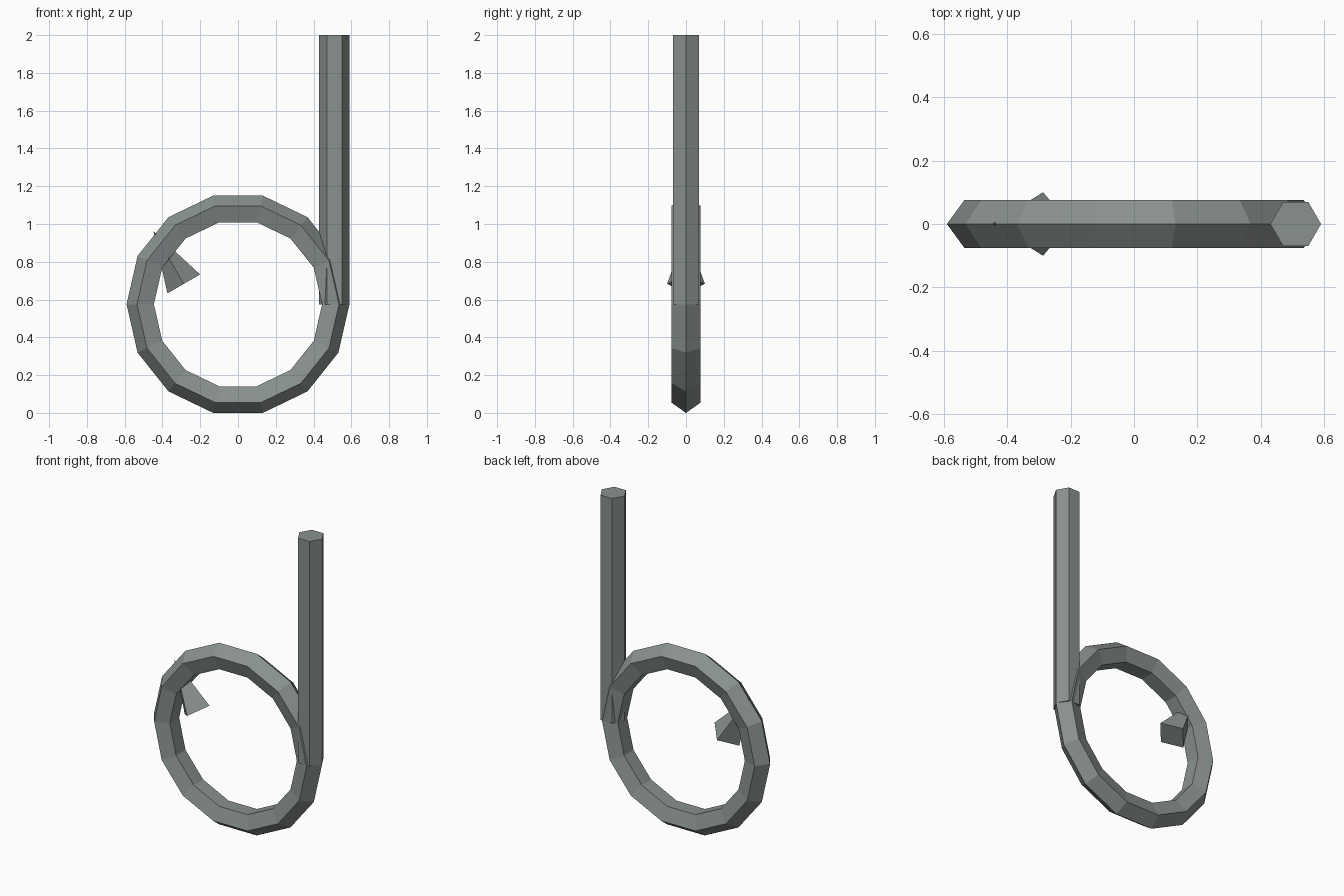
import bpy
import bmesh
from math import cos, sin, pi
from mathutils import Vector, Matrix

default = bpy.data.objects.get("Cube")
if default:
    bpy.data.objects.remove(default, do_unlink=True)

GREY = (0.25, 0.285, 0.275, 1.0)
metal = bpy.data.materials.new("dull grey metal")
metal.use_nodes = True
metal.diffuse_color = GREY
metal.node_tree.nodes["Principled BSDF"].inputs["Base Color"].default_value = GREY

RING_Z, MAJOR, MINOR = 0.575, 0.51, 0.08


def add_object(name, bm):
    bmesh.ops.recalc_face_normals(bm, faces=bm.faces)
    mesh = bpy.data.meshes.new(name)
    bm.to_mesh(mesh)
    bm.free()
    mesh.materials.append(metal)
    obj = bpy.data.objects.new(name, mesh)
    bpy.context.collection.objects.link(obj)
    return obj


def add_cone(name, sides, r_start, r_end, start, end, spin=0):
    """Capped cone or prism running from start to end."""
    start, end = Vector(start), Vector(end)
    axis = end - start
    bm = bmesh.new()
    place = (Matrix.Translation((start + end) / 2)
             @ axis.to_track_quat('Z', 'Y').to_matrix().to_4x4()
             @ Matrix.Rotation(spin, 4, 'Z'))
    bmesh.ops.create_cone(bm, cap_ends=True, segments=sides, radius1=r_start,
                          radius2=r_end, depth=axis.length, matrix=place)
    bmesh.ops.remove_doubles(bm, verts=bm.verts, dist=1e-5)
    return add_object(name, bm)


def add_ring(name, segments, sides):
    """Upright torus with a low-poly section pointing outward."""
    bm = bmesh.new()
    loops = []
    for i in range(segments):
        a = 2 * pi * i / segments
        loop = []
        for j in range(sides):
            b = 2 * pi * j / sides
            r = MAJOR + MINOR * cos(b)
            loop.append(bm.verts.new((r * cos(a), MINOR * sin(b), RING_Z + r * sin(a))))
        loops.append(loop)
    for i in range(segments):
        here, there = loops[i], loops[(i + 1) % segments]
        for j in range(sides):
            k = (j + 1) % sides
            bm.faces.new((here[j], here[k], there[k], there[j]))
    return add_object(name, bm)


# Round hoop of the hook
add_ring("hoop", 14, 5)

# Straight six-sided shank rising from the hoop's left side
add_cone("shank", 6, MINOR, MINOR, (MAJOR, 0, RING_Z), (MAJOR, 0, 2), pi / 2)

# Four-sided barb tapering through the hoop
add_cone("barb", 4, 0.1, 0, (-0.287, 0, 0.683), (-0.447, 0, 0.96))
